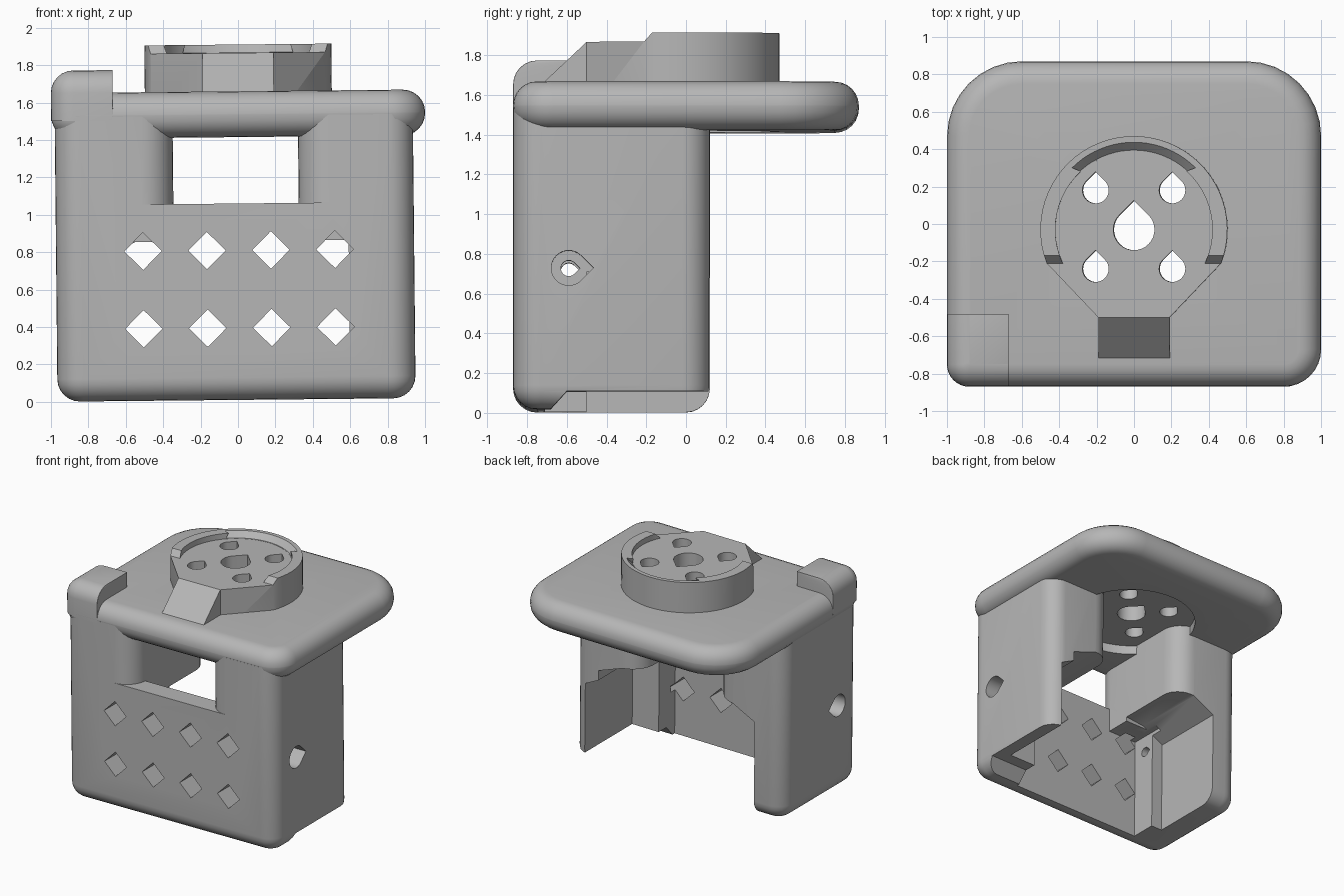
import bpy, bmesh
from math import sin, cos, pi, radians
from mathutils import Matrix

cube = bpy.data.objects.get("Cube")
if cube:
    bpy.data.objects.remove(cube, do_unlink=True)

grey = bpy.data.materials.new("matte_grey")
grey.use_nodes = True
grey.diffuse_color = (0.47, 0.47, 0.47, 1)
grey.node_tree.nodes["Principled BSDF"].inputs["Base Color"].default_value = (0.47, 0.47, 0.47, 1)

CX, CY = 0.018, -0.03      # centre of the round mount
AXES = {'x': lambda u, v, w: (w, u, v),
        'y': lambda u, v, w: (u, w, v),
        'z': lambda u, v, w: (u, v, w)}


def loft(name, layers, axis='z'):
    """Closed solid through (points, level) outlines of equal length."""
    bm = bmesh.new()
    rings = [[bm.verts.new(AXES[axis](u, v, w)) for u, v in pts] for pts, w in layers]
    n = len(rings[0])
    for a, b in zip(rings, rings[1:]):
        for i in range(n):
            j = (i + 1) % n
            bm.faces.new((a[i], a[j], b[j], b[i]))
    bm.faces.new(rings[0][::-1])
    bm.faces.new(rings[-1])
    bmesh.ops.recalc_face_normals(bm, faces=bm.faces)
    mesh = bpy.data.meshes.new(name)
    bm.to_mesh(mesh)
    bm.free()
    mesh.materials.append(grey)
    ob = bpy.data.objects.new(name, mesh)
    bpy.context.collection.objects.link(ob)
    return ob


def prism(pts, low, high, axis='z', name="cutter"):
    return loft(name, [(pts, low), (pts, high)], axis)


def box(x0, x1, y0, y1, z0, z1):
    return prism([(x0, y0), (x1, y0), (x1, y1), (x0, y1)], z0, z1)


def arc(cx, cy, r, a0, a1, n=8):
    return [(cx + r * cos(radians(a0 + (a1 - a0) * i / n)),
             cy + r * sin(radians(a0 + (a1 - a0) * i / n))) for i in range(n + 1)]


def rounded(x0, x1, y0, y1, radii, inset=0):
    """Rounded rectangle; radii run front left, front right, back right, back left."""
    x0, x1, y0, y1 = x0 + inset, x1 - inset, y0 + inset, y1 - inset
    a, b, c, d = [max(r - inset, 0.005) for r in radii]
    return (arc(x0 + a, y0 + a, a, 180, 270) + arc(x1 - b, y0 + b, b, 270, 360)
            + arc(x1 - c, y1 - c, c, 0, 90) + arc(x0 + d, y1 - d, d, 90, 180))


def teardrop(cx, cy, r):
    """Circle with a point; the point lies towards +v, or +u when turned."""
    return arc(cx, cy, r, 135, 405, 24) + [(cx, cy + r * 1.414)]


def side_teardrop(cy, cz, r):
    return arc(cy, cz, r, 45, 315, 24) + [(cy + r * 1.414, cz)]


def cut(ob, cutters):
    for c in cutters:
        c.hide_render = True
        mod = ob.modifiers.new("cut", 'BOOLEAN')
        mod.operation, mod.solver, mod.object = 'DIFFERENCE', 'EXACT', c
    bpy.context.view_layer.update()
    deps = bpy.context.evaluated_depsgraph_get()
    mesh = bpy.data.meshes.new_from_object(ob.evaluated_get(deps))
    ob.modifiers.clear()
    ob.data = mesh
    for c in cutters:
        bpy.data.objects.remove(c, do_unlink=True)


def mount_holes():
    spots = [(0, 0, 0.11)] + [(sx * 0.205, sy * 0.21, 0.07) for sx in (-1, 1) for sy in (-1, 1)]
    return [prism(teardrop(CX + x, CY + y, r), 1.2, 2.2) for x, y, r in spots]


# Top plate with a full round edge
R = 0.12
layers = []
for z, start, end in ((1.405 + R, -90, 0), (1.65 - R, 0, 90)):
    for i in range(7):
        t = radians(start + (end - start) * i / 6)
        layers.append((rounded(-0.984, 1.016, -0.87, 0.87, (0.13, 0.2, 0.4, 0.4), R - R * cos(t)),
                       z + R * sin(t)))
plate = loft("top_plate", layers)
recess = prism(arc(CX, CY, 0.5, 0, 354, 59), 1.2, 1.48)
cut(plate, [recess] + mount_holes())

# Raised corner block, rounded on its outer sides
layers = [(rounded(-0.984, -0.654, -0.87, -0.48, (0.12, 0.005, 0.005, 0.005)), 1.5)]
for i in range(7):
    t = pi / 2 * i / 6
    d = R * (1 - cos(t))
    layers.append((rounded(-0.984 + d, -0.654, -0.87 + d, -0.48,
                           (max(0.12 - d, 0.01), 0.005, 0.005, 0.005)), 1.65 + R * sin(t)))
corner_block = loft("corner_block", layers)

# Body shell with rounded lower edge
layers = []
for i in range(7):
    t = radians(-90 + 15 * i)
    layers.append((rounded(-0.965, 0.95, -0.87, 0.12, (0.14,) * 4, R - R * cos(t)), R + R * sin(t)))
layers.append((rounded(-0.965, 0.95, -0.87, 0.12, (0.14,) * 4), 1.52))
body = loft("body", layers)

# Gap between the two pillars, flared at the back and at the window
F, XL, XR = 0.17, -0.335, 0.335
back = ([(XL, -0.71), (XR, -0.71)] + arc(XR + F, 0.12 - F, F, 180, 90)
        + [(XR + F, 0.4), (XL - F, 0.4)] + arc(XL - F, 0.12 - F, F, 90, 0))
front = ([(XR, -0.6), (XL, -0.6)] + arc(XL - F, -0.87 + F, F, 0, -90)
         + [(XL - F, -1.1), (XR + F, -1.1)] + arc(XR + F, -0.87 + F, F, 270, 180))
cutters = [prism(back, -0.5, 2), prism(front, 1.05, 2)]

# Lower cavity with sloping ledges, and the narrower space between corner posts
ledge = [(-0.7, -0.5), (0.84, -0.5), (0.84, 0.66), (0.72, 0.72), (0.72, 0.8), (0.5, 0.88),
         (0.2, 0.9), (-0.2, 0.9), (-0.5, 0.87), (-0.7, 0.77)]
cutters += [prism(ledge, -0.5, 0.5, 'y'), box(-0.6, 0.6, -0.71, -0.4, -0.5, 0.85)]

# Sliding slot under one side wall
cutters.append(prism([(-0.7, -0.02), (-0.6, 0.09), (0.5, 0.09), (0.5, -0.3), (-0.7, -0.3)],
                     0.4, 1.3, 'x'))

# Diamond vents
for i in range(4):
    for z in (0.385, 0.8):
        x = -0.5 + 0.342 * i
        cutters.append(prism([(x - 0.1, z), (x, z - 0.1), (x + 0.1, z), (x, z + 0.1)],
                             -1.1, -0.65, 'y'))

# Stepped screw holes in both sides
for s in (-1, 1):
    for r, depth in ((0.1, 0.78), (0.045, 0.4)):
        cutters.append(prism(side_teardrop(-0.59, 0.71, r * 0.88), *sorted((s * depth, s * 1.2)), 'x'))
cut(body, cutters)

# Round mount with a ramp at the front
outline = (arc(CX, CY, 0.5, -21, 201, 40)
           + [(CX - 0.19, -0.5), (CX - 0.19, -0.74), (CX + 0.19, -0.74), (CX + 0.19, -0.5)])
mount = prism(outline, 1.48, 1.9, name="round_mount")
ramp = [(-0.9, 1.478), (-0.5, 1.855), (-0.21, 1.855), (-0.165, 1.905), (-0.165, 2.1), (-0.9, 2.1)]
cutters = [prism(ramp, -1, 1, 'x'), prism(arc(CX, CY, 0.42, 0, 354, 59), 1.855, 2.1)]
# Sloped notch along the back of the rim
notch = [[(CX, CY + 0.2)] + arc(CX, CY, r, 45, 135, 20) for r in (0.425, 0.47)]
cutters.append(loft("cutter", [(notch[0], 1.857), (notch[1], 1.903), (notch[1], 2.1)]))
cut(mount, cutters + mount_holes())

# Slight lean of the whole model, then smooth shading with sharp edges
lean = Matrix.Translation((0, 0, 0.01)) @ Matrix.Rotation(-0.01, 4, 'Y')
bpy.ops.object.select_all(action='DESELECT')
for ob in (plate, corner_block, body, mount):
    ob.data.transform(lean)
    ob.select_set(True)
bpy.context.view_layer.objects.active = body
bpy.ops.object.shade_smooth_by_angle(angle=radians(32))
